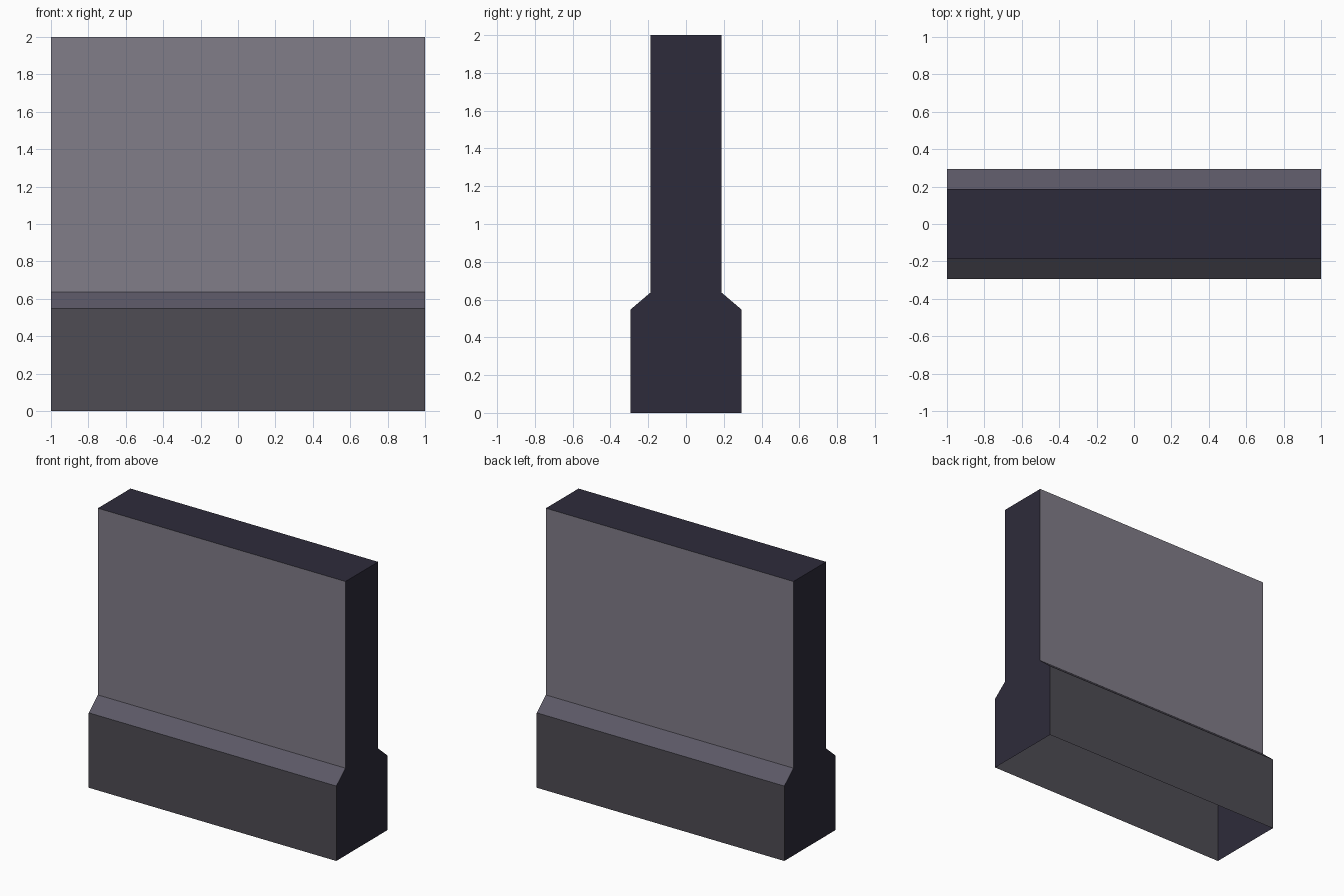
import bpy, bmesh

if "Cube" in bpy.data.objects:
    bpy.data.objects.remove(bpy.data.objects["Cube"])

LENGTH = 2.0


def material(name, rgb):
    mat = bpy.data.materials.new(name)
    mat.diffuse_color = (*rgb, 1)
    mat.use_nodes = True
    mat.node_tree.nodes["Principled BSDF"].inputs["Base Color"].default_value = mat.diffuse_color
    return mat


PANEL, LEDGE, PLINTH, CAP = range(4)
materials = [
    material("panel_grey", (0.22, 0.205, 0.25)),
    material("ledge_grey", (0.105, 0.097, 0.13)),
    material("plinth_grey", (0.077, 0.072, 0.088)),
    material("cap_dark", (0.027, 0.024, 0.043)),
]

# Half cross-section (y, z), mirrored to make the whole open-bottomed profile
half = [(0.294, 0), (0.294, 0.547), (0.188, 0.637), (0.188, 2.0)]
profile = half + [(-y, z) for y, z in reversed(half)]
strip_mats = [PLINTH, LEDGE, PANEL, CAP, PANEL, LEDGE, PLINTH]

bm = bmesh.new()
left = [bm.verts.new((-LENGTH / 2, y, z)) for y, z in profile]
right = [bm.verts.new((LENGTH / 2, y, z)) for y, z in profile]

# Long faces: plinth, sloped ledge, panel and top, on both sides
for i, mat in enumerate(strip_mats):
    face = bm.faces.new((left[i], left[i + 1], right[i + 1], right[i]))
    face.material_index = mat

# End faces; the underside stays open
for ring in (left, right):
    bm.faces.new(ring).material_index = CAP

bmesh.ops.recalc_face_normals(bm, faces=bm.faces)
mesh = bpy.data.meshes.new("wall_segment")
bm.to_mesh(mesh)
bm.free()
for mat in materials:
    mesh.materials.append(mat)
wall = bpy.data.objects.new("wall_segment", mesh)
bpy.context.collection.objects.link(wall)
